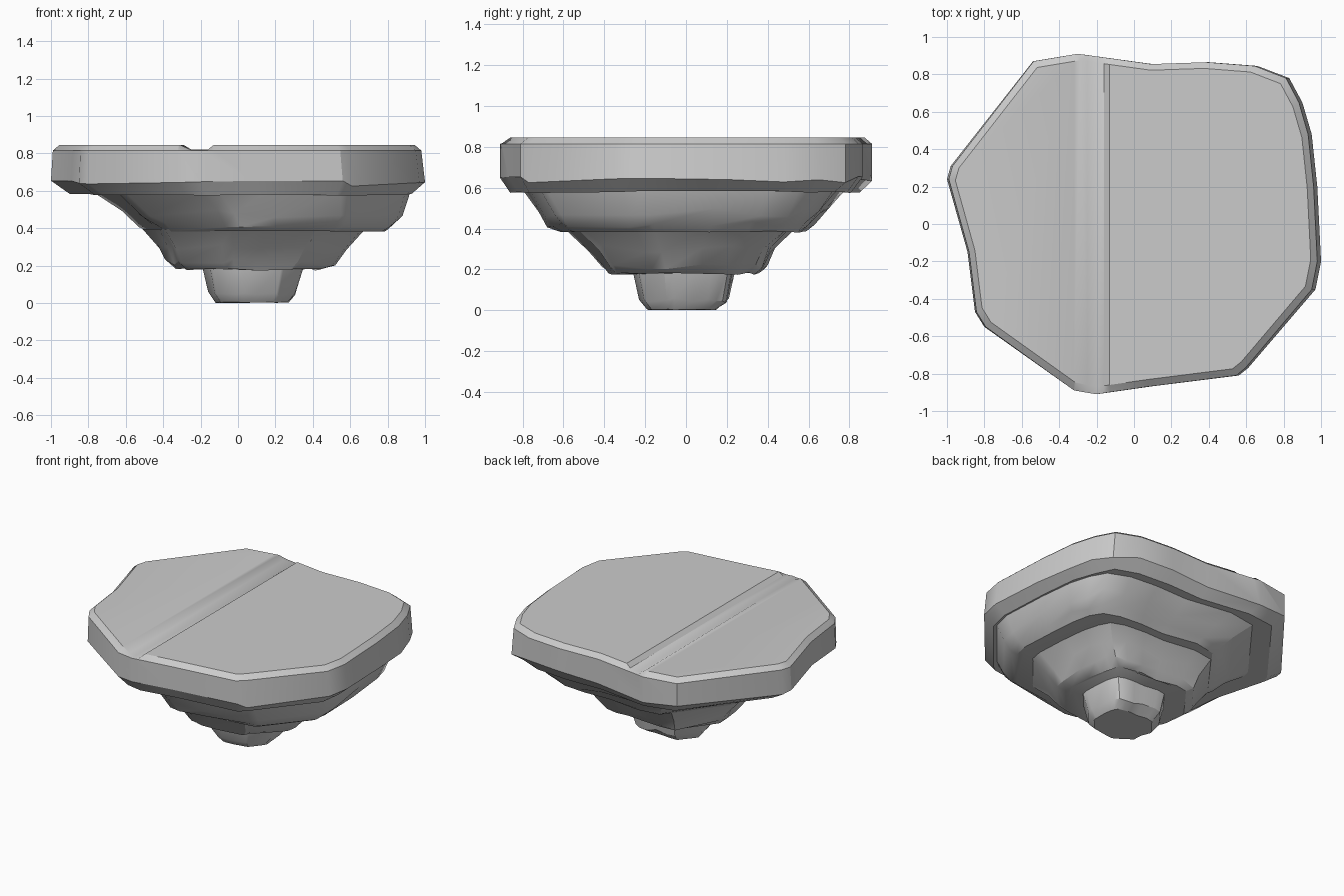
import bpy, bmesh, random
from math import radians

cube = bpy.data.objects.get("Cube")
if cube:
    bpy.data.objects.remove(cube, do_unlink=True)
random.seed(4)

stone = bpy.data.materials.new("grey_stone")
stone.use_nodes = True
stone.diffuse_color = (0.6, 0.6, 0.6, 1)
stone.node_tree.nodes["Principled BSDF"].inputs["Base Color"].default_value = (0.6, 0.6, 0.6, 1)

# Irregular outline shared by every tier, counter-clockwise from the front
OUTLINE = [(-.32, -.89), (-.2, -.91), (.08, -.87), (.56, -.81), (.61, -.77), (.97, -.35),
           (1, -.2), (.98, .2), (.95, .48), (.9, .65), (.83, .78), (.66, .845),
           (.4, .865), (.1, .855), (-.3, .91), (-.54, .87), (-.98, .31), (-1, .24),
           (-.89, -.15), (-.85, -.47), (-.8, -.55)]


def ring(bm, x0, x1, y0, y1, z, wobble=0.0):
    """Outline stretched to the given extents, with an uneven height."""
    verts = []
    for x, y in OUTLINE:
        px = x0 + (x + 1) / 2 * (x1 - x0)
        py = y0 + (y + .91) / 1.82 * (y1 - y0)
        verts.append(bm.verts.new((px, py, z + random.uniform(-wobble, wobble))))
    return verts


def tier(name, levels, groove=False):
    bm = bmesh.new()
    rings = [ring(bm, *level) for level in levels]
    n = len(OUTLINE)
    for low, high in zip(rings, rings[1:]):
        for i in range(n):
            j = (i + 1) % n
            bm.faces.new((low[i], low[j], high[j], high[i]))
    bm.faces.new(rings[0][::-1])
    bm.faces.new(rings[-1])
    if groove:
        # Shallow trough running front to back across the top
        top = levels[-1][4]
        for x in (-.32, -.25, -.16, -.13):
            faces = [f for f in bm.faces if max(v.co.z for v in f.verts) > top - .001]
            geom = faces + list({e for f in faces for e in f.edges}) + list({v for f in faces for v in f.verts})
            bmesh.ops.bisect_plane(bm, geom=geom, plane_co=(x, 0, 0), plane_no=(1, 0, 0))
        for v in bm.verts:
            if v.co.z > top - .005 and -.27 < v.co.x < -.15:
                v.co.z = top - .024
    bmesh.ops.recalc_face_normals(bm, faces=bm.faces)
    mesh = bpy.data.meshes.new(name)
    bm.to_mesh(mesh)
    bm.free()
    mesh.materials.append(stone)
    obj = bpy.data.objects.new(name, mesh)
    bpy.context.collection.objects.link(obj)
    bpy.ops.object.select_all(action='DESELECT')
    obj.select_set(True)
    bpy.context.view_layer.objects.active = obj
    bpy.ops.object.shade_smooth_by_angle(angle=radians(30))


# Each level: x min, x max, y min, y max, height, wobble
tier("top_slab", [(-.9, .93, -.86, .85, .58, .006), (-1, 1, -.91, .91, .64, .018),
                  (-.99, .98, -.91, .91, .815), (-.955, .945, -.87, .875, .845)], groove=True)
tier("upper_tier", [(-.48, .79, -.63, .59, .385, .004), (-.53, .83, -.68, .63, .42, .015),
                    (-.62, .88, -.72, .7, .48, .025), (-.77, .92, -.8, .78, .59)])
tier("middle_tier", [(-.33, .45, -.38, .36, .18, .006), (-.39, .52, -.42, .4, .22, .02),
                     (-.43, .58, -.48, .44, .3, .02), (-.51, .68, -.59, .53, .395)])
tier("foot", [(-.12, .27, -.19, .15, .003, .003), (-.16, .31, -.23, .21, .05, .012),
              (-.19, .35, -.26, .24, .19)])
